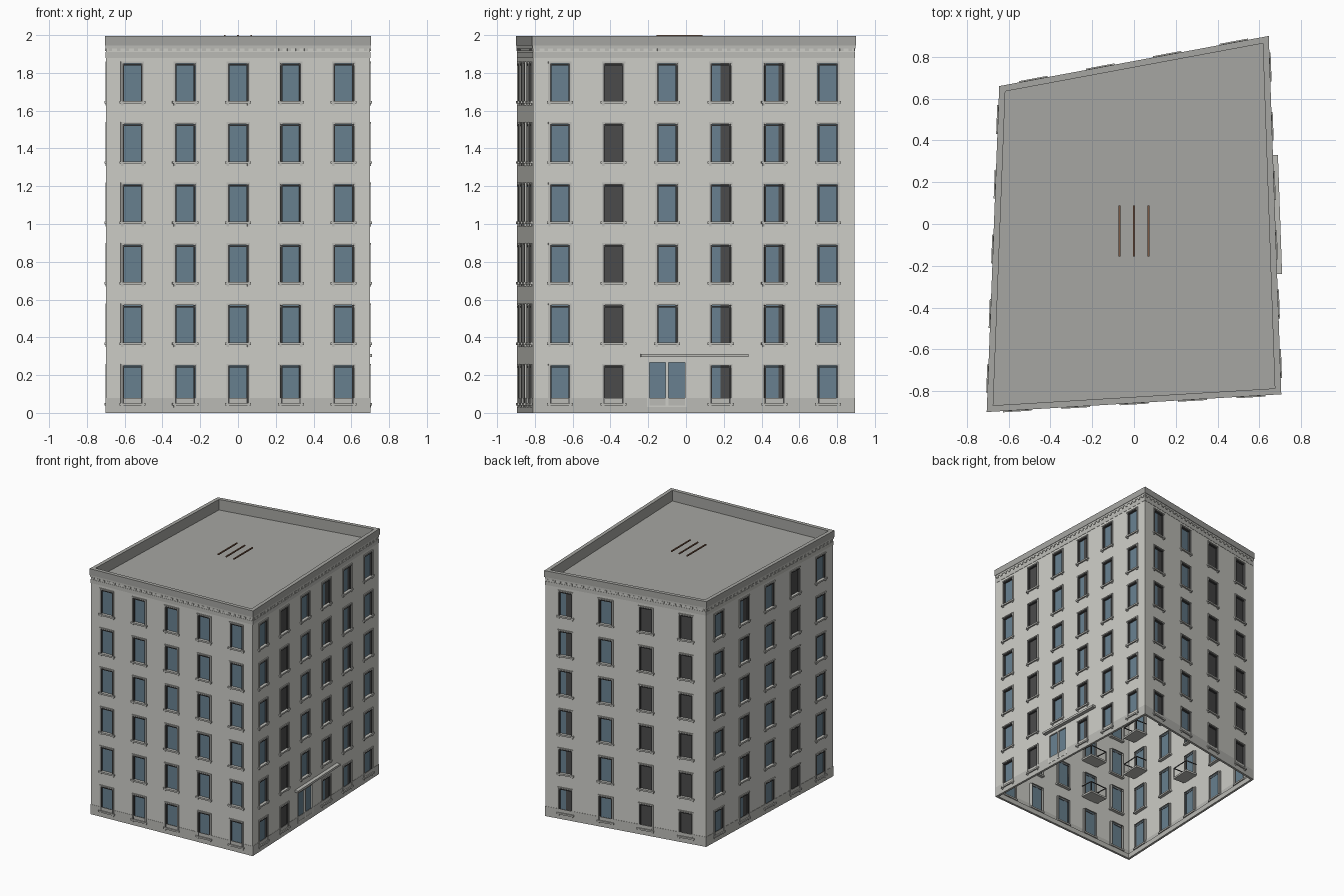
import bpy, bmesh, math
from mathutils import Vector, Matrix

if "Cube" in bpy.data.objects:
    bpy.data.objects.remove(bpy.data.objects["Cube"])


def material(name, r, g, b):
    m = bpy.data.materials.new(name)
    m.diffuse_color = (r, g, b, 1)
    m.use_nodes = True
    m.node_tree.nodes["Principled BSDF"].inputs["Base Color"].default_value = m.diffuse_color
    return m


STONE = material("stone", .62, .62, .58)
TRIM = material("trim", .5, .5, .47)
ROOF = material("roof_grey", .38, .38, .36)
DARK = material("dark_frame", .07, .07, .07)
GLASS = material("glass", .14, .22, .28)
WOOD = material("wood", .2, .1, .06)

# irregular four-sided plan: front-left, front-right, back-right, back-left
PLAN = [Vector(p) for p in ((-.705, -.90), (.705, -.815), (.645, .90), (-.645, .66))]


def inset(dist):
    """Plan polygon moved inward by dist, with mitred corners."""
    out = []
    for i, p in enumerate(PLAN):
        a = (p - PLAN[i - 1]).normalized()
        b = (PLAN[(i + 1) % 4] - p).normalized()
        na, nb = Vector((-a.y, a.x)), Vector((-b.y, b.x))
        out.append(p + (na + nb) * dist / (1 + na.dot(nb)))
    return out


parts = {}


def part(name, mat):
    if name not in parts:
        parts[name] = (bmesh.new(), mat)
    return parts[name][0]


def box(name, mat, M, s0, s1, d0, d1, z0, z1):
    """Box in wall space: s along the wall, d outward, z up."""
    T = Matrix.Translation(((s0 + s1) / 2, (d0 + d1) / 2, (z0 + z1) / 2))
    S = Matrix.Diagonal((s1 - s0, d1 - d0, z1 - z0, 1))
    bmesh.ops.create_cube(part(name, mat), size=1, matrix=M @ T @ S)


def quad(name, mat, M, pts):
    bm = part(name, mat)
    bm.faces.new([bm.verts.new(M @ Vector(p)) for p in pts])


def ring(name, mat, d0, d1, z0, z1):
    """Band running round the whole plan between two insets."""
    bm = part(name, mat)
    loops = [[bm.verts.new((p.x, p.y, z)) for p in inset(d)]
             for d, z in ((d0, z0), (d0, z1), (d1, z1), (d1, z0))]
    for k in range(4):
        A, B = loops[k], loops[(k + 1) % 4]
        for i in range(4):
            j = (i + 1) % 4
            bm.faces.new((A[i], A[j], B[j], B[i]))


WALL_IN = .006
FLOORS = [.05 + .32 * i for i in range(6)]
COLUMNS = (5, 6, 4, 5)
DOOR = (1, 2, 0)
# windows with dark blinds: share of the opening covered
BLINDS = {(1, 1): 1, (1, 3): .5, (1, 4): .3, (2, 0): .5, (2, 2): 1, (2, 3): 1, (3, 1): .5, (3, 3): 1}
# inner ledges with rails, as (side, column, floor)
LEDGES = [(0, 1, 1), (0, 1, 2), (0, 1, 3), (3, 4, 2), (3, 4, 3), (3, 4, 4), (3, 2, 1)]


def window(M, side, col, floor, c, z):
    w, h = .058, .205
    a, b, t = c - w, c + w, z + h
    # reveal and glass
    for p, q in (((a, z), (a, t)), ((a, t), (b, t)), ((b, t), (b, z)), ((b, z), (a, z))):
        quad("window_reveals", TRIM, M, [(p[0], 0, p[1]), (q[0], 0, q[1]),
                                         (q[0], -.025, q[1]), (p[0], -.025, p[1])])
    quad("window_glass", GLASS, M, [(a, -.012, z), (b, -.012, z), (b, -.012, t), (a, -.012, t)])
    k = BLINDS.get((side, col), 0)
    if k:
        quad("window_blinds", DARK, M, [(b - 2 * w * k, -.01, z), (b, -.01, z),
                                        (b, -.01, t), (b - 2 * w * k, -.01, t)])
    # casing, frame and sill
    for g in (-1, 1):
        e = c + g * w
        box("window_casings", TRIM, M, e - .004, e + .004, -.012, .006, z, t)
        f = c + g * (w - .009)
        box("window_frames", DARK, M, f - .004, f + .004, -.014, .002, z, t)
        q = c + g * .055
        box("sill_brackets", TRIM, M, q - .006, q + .006, 0, .007, z - .022, z - .01)
    box("window_frames", DARK, M, a, b, -.014, .004, t - .016, t - .009)
    box("window_casings", TRIM, M, a - .004, b + .004, -.012, .007, t - .005, t + .004)
    box("window_sills", TRIM, M, c - .069, c + .069, -.025, .012, z - .011, z + .002)


corners = inset(WALL_IN)
for side, n in enumerate(COLUMNS):
    p, q = corners[side], corners[(side + 1) % 4]
    L = (q - p).length
    t = (q - p) / L
    M = Matrix(((t.x, t.y, 0, p.x), (t.y, -t.x, 0, p.y), (0, 0, 1, 0), (0, 0, 0, 1)))
    holes = []
    for col in range(n):
        c = L * (col + .5) / n
        for f, z in enumerate(FLOORS):
            if (side, col, f) == DOOR:
                holes.append((c - .1, c + .1, .03, .275))
                # entrance: two glazed leaves, posts
                for g in (-1, 1):
                    e = c + g * .05
                    quad("door_glass", GLASS, M, [(e - .045, -.008, .04), (e + .045, -.008, .04),
                                                  (e + .045, -.008, .27), (e - .045, -.008, .27)])
                    box("door_frame", STONE, M, c + g * .1 - .006, c + g * .1 + .006, -.02, .004, .03, .275)
                box("door_frame", STONE, M, c - .008, c + .008, -.02, .004, .03, .275)
                box("door_frame", STONE, M, c - .1, c + .1, -.02, .004, .268, .28)
                box("door_frame", STONE, M, c - .1, c + .1, -.02, .004, .03, .04)
                # long canopy over the entrance
                box("door_canopy", TRIM, M, c - .14, c + .43, 0, .03, .295, .312)
            else:
                holes.append((c - .058, c + .058, z, z + .205))
                window(M, side, col, f, c, z)
            if (side, col, f) in LEDGES:
                # ledge on the inner side with a thin rail
                box("inner_ledges", TRIM, M, c - .08, c + .08, -.11, -.01, z - .015, z)
                box("inner_rails", DARK, M, c - .08, c + .08, -.11, -.104, z + .075, z + .081)
                for g in (-1, 1):
                    e = c + g * .077
                    box("inner_rails", DARK, M, e - .003, e + .003, -.11, -.104, z, z + .078)
                    box("inner_rails", DARK, M, e - .003, e + .003, -.11, -.01, z + .075, z + .081)
    # wall sheet with openings
    ss = sorted({0, L} | {h[0] for h in holes} | {h[1] for h in holes})
    zs = sorted({0, 1.99} | {h[2] for h in holes} | {h[3] for h in holes})
    for s0, s1 in zip(ss, ss[1:]):
        for z0, z1 in zip(zs, zs[1:]):
            sm, zm = (s0 + s1) / 2, (z0 + z1) / 2
            if not any(h[0] < sm < h[1] and h[2] < zm < h[3] for h in holes):
                quad("walls", STONE, M, [(s0, 0, z0), (s1, 0, z0), (s1, 0, z1), (s0, 0, z1)])
    # dentils below the cornice
    count = int(L / .045)
    for i in range(count):
        s = L * (i + .5) / count
        box("cornice_dentils", TRIM, M, s - .01, s + .01, 0, .005, 1.915, 1.93)

# plinth, cornice bands and parapet
ring("plinth", TRIM, .004, .022, 0, .04)
ring("plinth", TRIM, .004, .007, .04, .08)
ring("cornice_lower", TRIM, .004, .02, 1.88, 1.91)
ring("cornice_middle", TRIM, .003, .02, 1.93, 1.945)
ring("parapet", ROOF, 0, .03, 1.945, 1.996)
ring("parapet_inner", ROOF, .02, .03, 1.905, 1.95)

# flat roof
bm = part("roof_deck", ROOF)
bm.faces.new([bm.verts.new((v.x, v.y, 1.91)) for v in inset(.025)])

# three timber slats above the roof
for x in (-.07, 0, .07):
    box("roof_slats", WOOD, Matrix(), x - .005, x + .005, -.155, .088, 1.992, 2.0)

for name, (bm, mat) in parts.items():
    if name in ("walls", "window_reveals"):
        bmesh.ops.remove_doubles(bm, verts=bm.verts, dist=1e-5)
    elif name not in ("window_glass", "window_blinds", "door_glass", "roof_deck"):
        bmesh.ops.recalc_face_normals(bm, faces=bm.faces)
    if name in ("walls", "window_glass", "window_blinds", "door_glass"):
        bm.normal_update()
        for f in bm.faces:
            c = f.calc_center_median()
            if f.normal.dot(Vector((c.x, c.y, 0))) < 0:
                f.normal_flip()
    me = bpy.data.meshes.new(name)
    bm.to_mesh(me)
    bm.free()
    me.materials.append(mat)
    bpy.context.collection.objects.link(bpy.data.objects.new(name, me))
